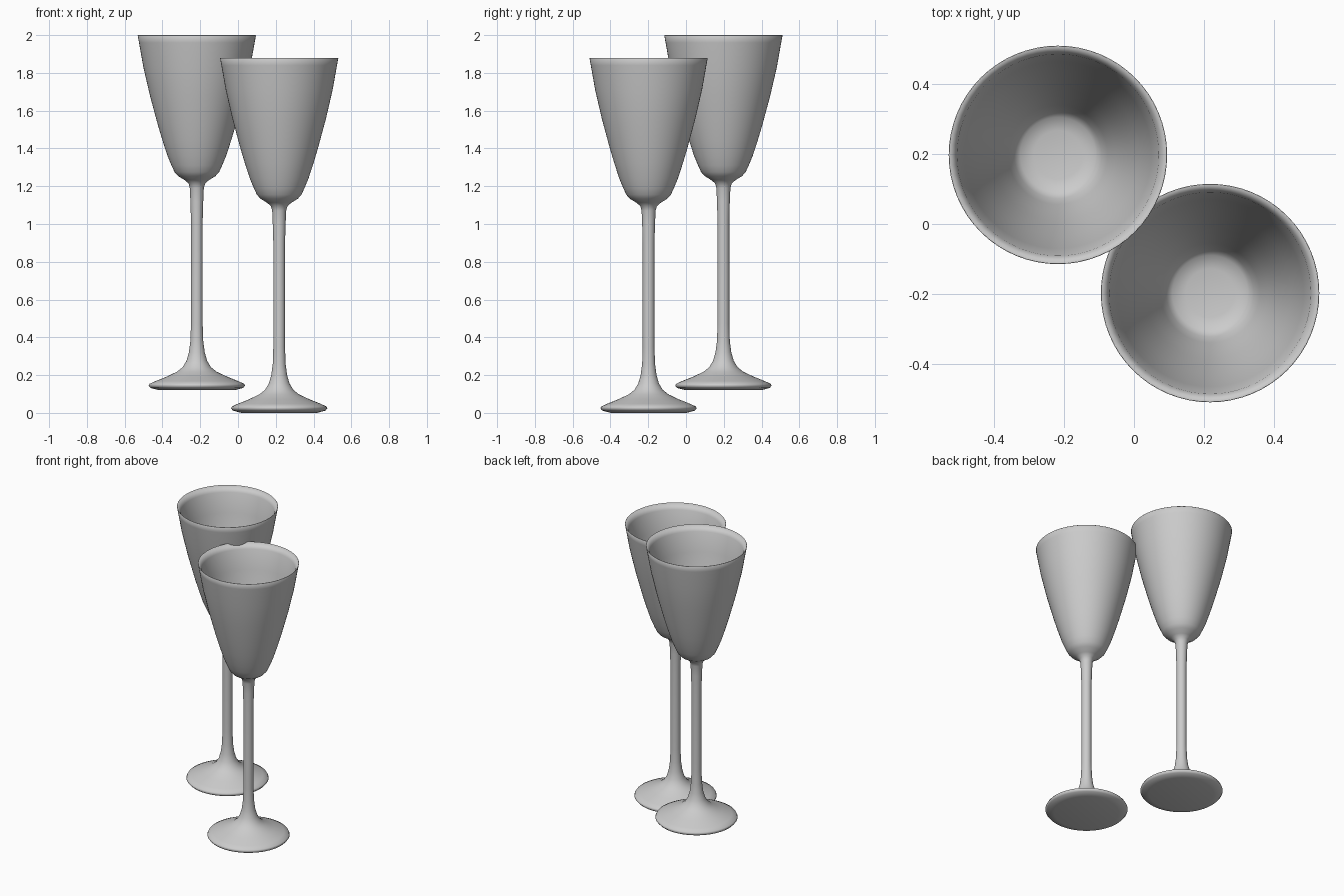
import bpy, bmesh, math

if "Cube" in bpy.data.objects:
    bpy.data.objects.remove(bpy.data.objects["Cube"])

SIDES = 64
glass = bpy.data.materials.new("pale_grey_glass")
glass.diffuse_color = (0.6, 0.6, 0.6, 1)
glass.use_nodes = True
glass.node_tree.nodes["Principled BSDF"].inputs["Base Color"].default_value = glass.diffuse_color

# radius, height: underside, foot, stem, outer bowl, lip, inner bowl, floor
PROFILE = [
    (0, 0.005), (0.20, 0.0), (0.245, 0.012), (0.255, 0.024), (0.25, 0.034),
    (0.22, 0.048), (0.16, 0.072), (0.105, 0.098), (0.075, 0.122), (0.055, 0.155),
    (0.042, 0.20), (0.034, 0.26), (0.031, 0.35), (0.031, 0.90), (0.034, 1.0),
    (0.037, 1.07), (0.044, 1.095), (0.065, 1.113), (0.098, 1.133), (0.118, 1.155),
    (0.134, 1.19), (0.155, 1.24), (0.181, 1.32), (0.205, 1.40), (0.247, 1.555),
    (0.283, 1.71), (0.306, 1.84), (0.313, 1.878), (0.311, 1.88),
    (0.289, 1.84), (0.268, 1.71), (0.232, 1.555), (0.19, 1.40), (0.166, 1.32),
    (0.142, 1.25), (0.125, 1.20), (0.108, 1.18), (0.07, 1.172), (0, 1.17),
]


def lathe(name, profile, location):
    """Revolve a profile that starts and ends on the axis."""
    bm = bmesh.new()
    rings = []
    for r, z in profile:
        if r == 0:
            rings.append([bm.verts.new((0, 0, z))] * SIDES)
        else:
            rings.append([bm.verts.new((r * math.cos(2 * math.pi * i / SIDES),
                                        r * math.sin(2 * math.pi * i / SIDES), z))
                          for i in range(SIDES)])
    for a, b in zip(rings, rings[1:]):
        for i in range(SIDES):
            j = (i + 1) % SIDES
            corners = list(dict.fromkeys((a[i], a[j], b[j], b[i])))
            bm.faces.new(corners).smooth = True
    bmesh.ops.recalc_face_normals(bm, faces=bm.faces)
    mesh = bpy.data.meshes.new(name)
    bm.to_mesh(mesh)
    bm.free()
    mesh.materials.append(glass)
    obj = bpy.data.objects.new(name, mesh)
    obj.location = location
    bpy.context.collection.objects.link(obj)
    return obj


# Two matching stemmed glasses, the rear one raised, bowls touching
lathe("front_wine_glass", PROFILE, (0.218, -0.198, 0))
lathe("rear_wine_glass", PROFILE, (-0.218, 0.198, 0.12))
